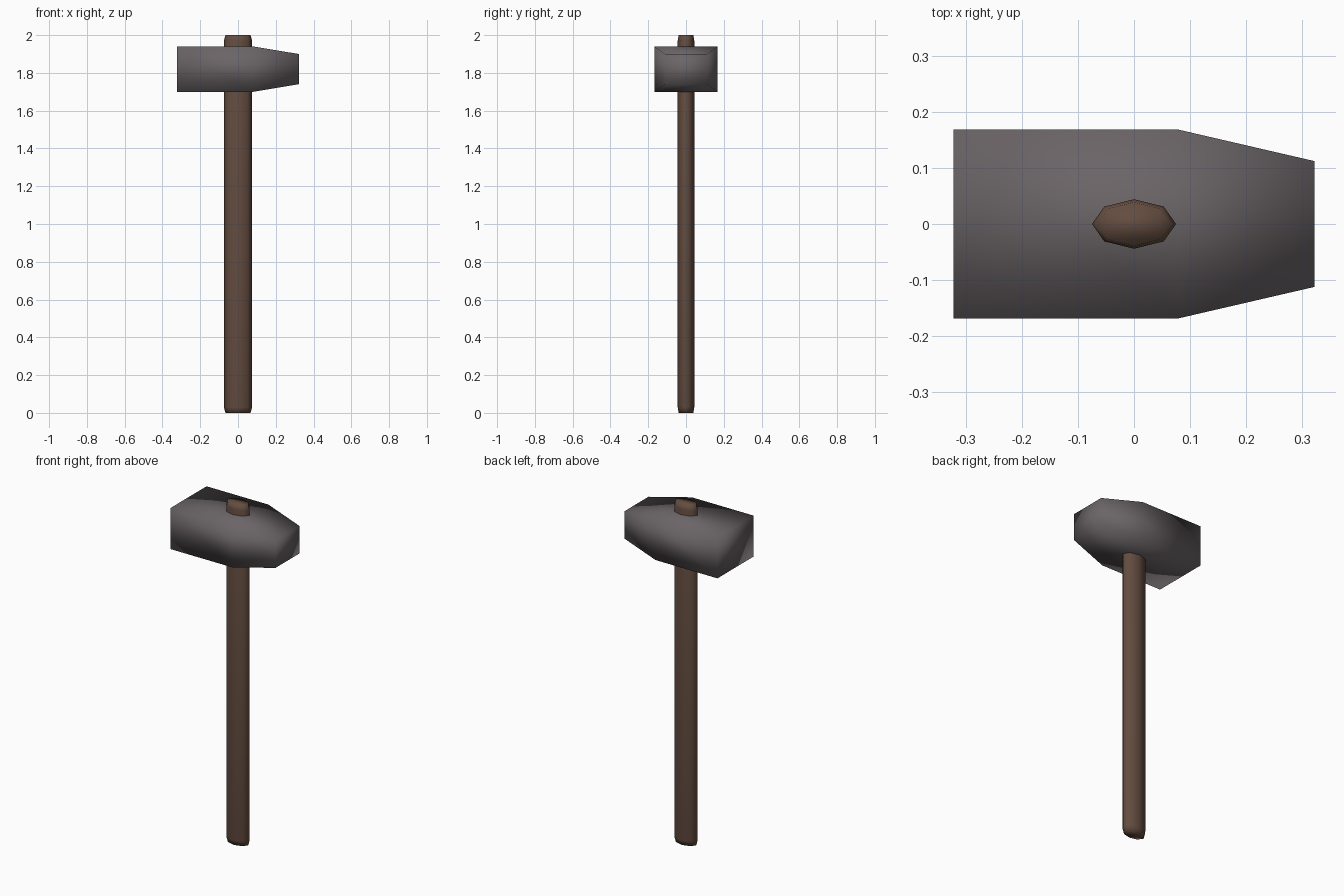
import bpy

if "Cube" in bpy.data.objects:
    bpy.data.objects.remove(bpy.data.objects["Cube"])


def material(name, rgb):
    m = bpy.data.materials.new(name)
    m.diffuse_color = (*rgb, 1)
    m.use_nodes = True
    m.node_tree.nodes["Principled BSDF"].inputs["Base Color"].default_value = m.diffuse_color
    return m


def loft(name, rings, mat):
    """Skin a list of equal-length point rings and cap both ends."""
    n = len(rings[0])
    verts = [p for ring in rings for p in ring]
    faces = [(r * n + i, r * n + (i + 1) % n, (r + 1) * n + (i + 1) % n, (r + 1) * n + i)
             for r in range(len(rings) - 1) for i in range(n)]
    last = (len(rings) - 1) * n
    faces += [tuple(reversed(range(n))), tuple(range(last, last + n))]
    me = bpy.data.meshes.new(name)
    me.from_pydata(verts, [], faces)
    me.materials.append(mat)
    me.shade_smooth()
    ob = bpy.data.objects.new(name, me)
    bpy.context.collection.objects.link(ob)
    return ob


wood = material("dark brown wood", (0.125, 0.072, 0.050))
iron = material("dark grey iron", (0.145, 0.127, 0.134))

# Handle: flattened eight-sided shaft with chamfered ends
section = [(0.075, 0), (0.053, 0.031), (0, 0.044), (-0.053, 0.031),
           (-0.075, 0), (-0.053, -0.031), (0, -0.044), (0.053, -0.031)]
levels = [(0, 0.88), (0.03, 1), (1.97, 1), (2.0, 0.88)]
loft("handle", [[(x * s, y * s, z) for x, y in section] for z, s in levels], wood)

# Head: square block tapering towards +x
MID = 1.82
stations = [(-0.322, 0.168, 0.12), (0.08, 0.168, 0.12), (0.322, 0.112, 0.08)]
loft("hammer_head", [[(x, -w, MID - h), (x, w, MID - h), (x, w, MID + h), (x, -w, MID + h)]
                     for x, w, h in stations], iron)
